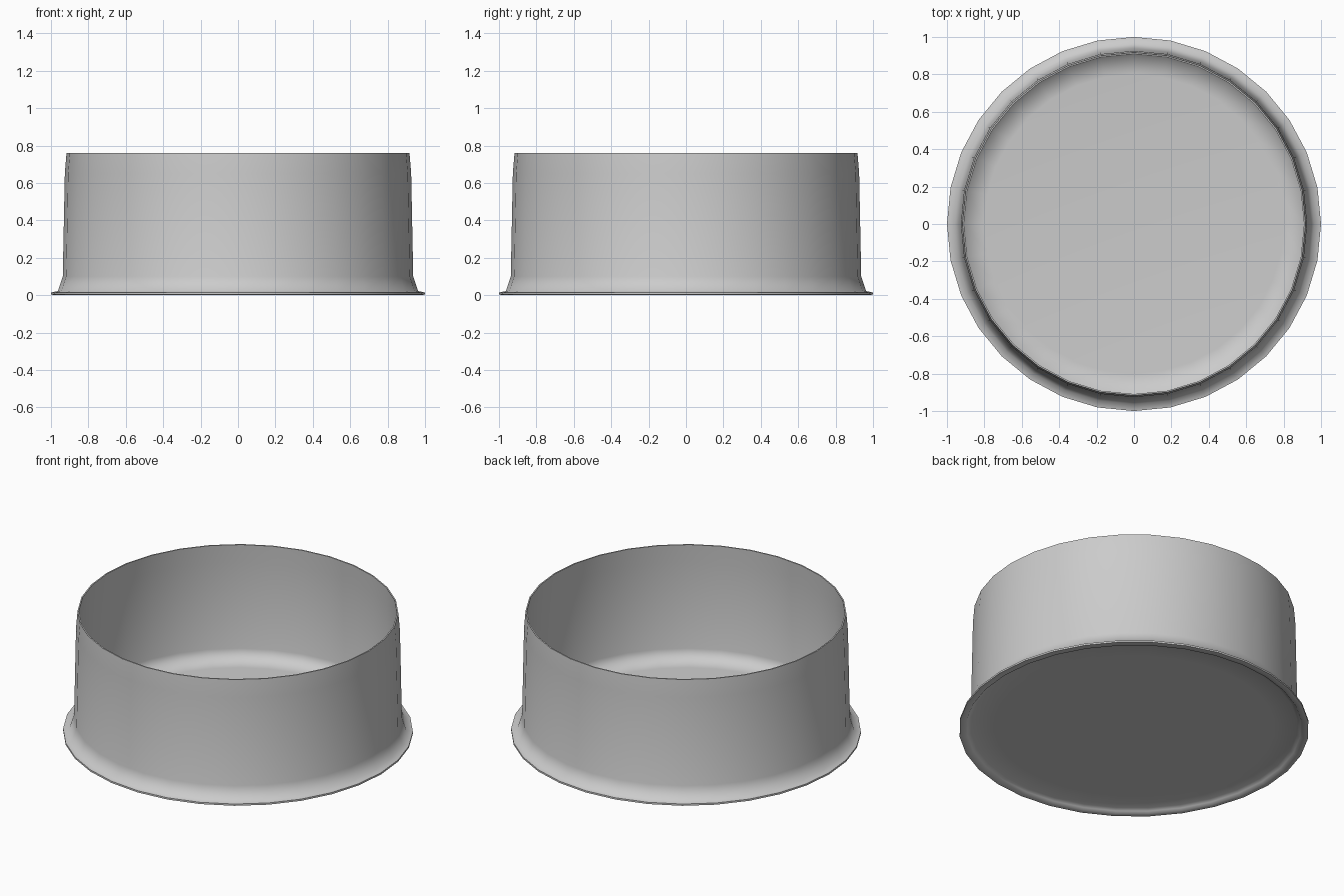
import bpy, bmesh, math

if "Cube" in bpy.data.objects:
    bpy.data.objects.remove(bpy.data.objects["Cube"])

SIDES = 32

# Closed half-profile (radius, height): underside -> flange -> outer wall -> lip -> inner wall -> floor
PROFILE = [
    (0.80, 0.022), (0.935, 0.022), (0.955, 0.012), (0.965, 0.0),   # recessed underside
    (1.00, 0.003), (1.00, 0.014), (0.963, 0.022),                  # flange
    (0.937, 0.10), (0.926, 0.65), (0.917, 0.76),                   # outer wall
    (0.909, 0.76), (0.914, 0.65), (0.922, 0.10),                   # lip and inner wall
    (0.905, 0.045), (0.80, 0.036),                                 # floor edge
]


def lathe(name, profile, sides):
    """Revolve a profile around z and close both ends with flat discs."""
    bm = bmesh.new()
    rings = []
    for r, z in profile:
        rings.append([bm.verts.new((r * math.cos(2 * math.pi * i / sides),
                                    r * math.sin(2 * math.pi * i / sides), z))
                      for i in range(sides)])
    for a, b in zip(rings, rings[1:]):
        for i in range(sides):
            j = (i + 1) % sides
            bm.faces.new((a[i], a[j], b[j], b[i]))
    bm.faces.new(rings[0][::-1])
    bm.faces.new(rings[-1])
    bmesh.ops.recalc_face_normals(bm, faces=bm.faces)
    mesh = bpy.data.meshes.new(name)
    bm.to_mesh(mesh)
    bm.free()
    obj = bpy.data.objects.new(name, mesh)
    bpy.context.collection.objects.link(obj)
    return obj


# Round open dish with a thin wall and a flared foot
dish = lathe("round_dish", PROFILE, SIDES)
bpy.context.view_layer.objects.active = dish
dish.select_set(True)
bpy.ops.object.shade_smooth_by_angle(angle=math.radians(75))
